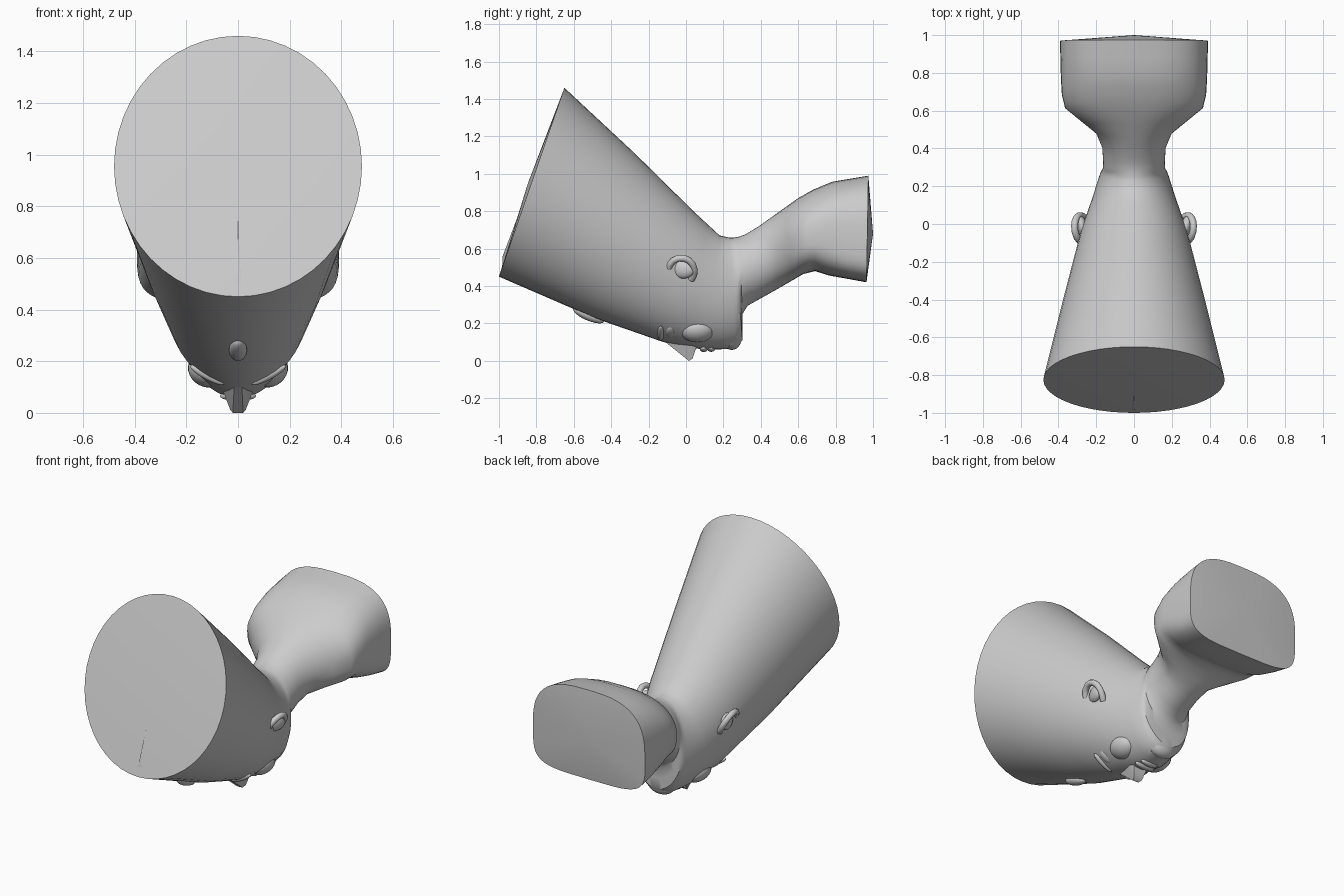
import bpy, bmesh, math
from mathutils import Vector

if "Cube" in bpy.data.objects:
    bpy.data.objects.remove(bpy.data.objects["Cube"])

N = 48


def finish(name, bm, angle=40):
    bmesh.ops.recalc_face_normals(bm, faces=bm.faces)
    me = bpy.data.meshes.new(name)
    bm.to_mesh(me)
    bm.free()
    ob = bpy.data.objects.new(name, me)
    bpy.context.collection.objects.link(ob)
    bpy.ops.object.select_all(action='DESELECT')
    ob.select_set(True)
    bpy.context.view_layer.objects.active = ob
    bpy.ops.object.shade_smooth_by_angle(angle=math.radians(angle))


def spow(v, p):
    return math.copysign(abs(v) ** p, v)


def ring(bm, ly, lz, uy, uz, w):
    # oval between a lower and an upper point, boxier below toward the shoulders
    lo, up = Vector((0, ly, lz)), Vector((0, uy, uz))
    k = min(1, max(0, (ly - .5) / .4))
    mid = .5 - .09 * k
    vs = []
    for i in range(N):
        a = 2 * math.pi * i / N
        c, s = math.cos(a), math.sin(a)
        e = 2 / (2 + (2.4 if s < 0 else .9) * k)
        t = spow(s, e)
        p = lo.lerp(up, mid + t * (mid if t < 0 else 1 - mid))
        p.x = w * spow(c, e)
        vs.append(bm.verts.new(p))
    return vs


def blob(name, loc, size, rot=(0, 0, 0)):
    bpy.ops.mesh.primitive_uv_sphere_add(segments=20, ring_count=12, location=loc, rotation=rot)
    ob = bpy.context.object
    ob.name = name
    ob.scale = size
    bpy.ops.object.shade_smooth()


# Tall crown, face, neck and cut-off shoulders as one continuous skin
stations = [
    (-1.0, .45, -.65, 1.46, .48), (-.48, .225, -.28, 1.115, .37),
    (-.12, .1, .05, .79, .28), (.1, .058, .18, .67, .22),
    (.265, .065, .235, .658, .185), (.302, .11, .255, .659, .175),
    (.302, .25, .285, .664, .165), (.33, .295, .32, .677, .163),
    (.42, .345, .39, .72, .168), (.5, .39, .46, .77, .2),
    (.625, .463, .6, .87, .365), (.69, .48, .68, .915, .382),
    (.76, .457, .78, .957, .387), (.965, .42, .975, .99, .392)]
bm = bmesh.new()
rings = [ring(bm, *stations[0])]
for s0, s1 in zip(stations, stations[1:]):
    for f in (.5, 1):
        rings.append(ring(bm, *[a + (b - a) * f for a, b in zip(s0, s1)]))
for a, b in zip(rings, rings[1:]):
    for i in range(N):
        j = (i + 1) % N
        bm.faces.new((a[i], a[j], b[j], b[i]))
for r, tip in ((rings[0], (0, -.845, .95)), (rings[-1], (0, 1, .68))):
    t = bm.verts.new(tip)
    for i in range(N):
        bm.faces.new((r[i], r[(i + 1) % N], t))
finish("bust_body", bm)

# Nose: hull of a bridge, a tip and two nostril wings
bm = bmesh.new()
for y, z, x in ((-.11, .1, .015), (.015, 0, .02), (.035, .012, .03), (.055, .07, .045), (.03, .14, .08)):
    for s in (1, -1):
        bm.verts.new((s * x, y, z))
bmesh.ops.convex_hull(bm, input=bm.verts)
finish("nose", bm, 60)

# Lips, chin and broken crown ornament
blob("upper_lip", (0, .095, .066), (.07, .022, .02))
blob("lower_lip", (0, .135, .066), (.058, .022, .018))
blob("chin", (0, .245, .12), (.09, .052, .062))
blob("crown_ornament", (0, -.52, .245), (.035, .09, .03), (-.4, 0, 0))

# Ridge across the crown top
bm = bmesh.new()
for p in ((-.02, -.985, .46), (.02, -.985, .46), (0, -.84, .93), (0, -.98, .56)):
    bm.verts.new(p)
bmesh.ops.convex_hull(bm, input=bm.verts)
finish("crown_top_ridge", bm, 60)

# Eyes, brows, cheeks and ears, mirrored
for s, side in ((1, "left"), (-1, "right")):
    blob(side + "_eye", (s * .135, -.085, .158), (.05, .03, .02), (0, -s * .6, 0))
    blob(side + "_brow", (s * .12, -.135, .147), (.075, .018, .018), (0, -s * .5, 0))
    blob(side + "_cheek", (s * .13, .06, .16), (.07, .09, .055), (0, -s * .7, 0))
    blob(side + "_ear_shell", (s * .275, -.015, .49), (.03, .065, .05), (0, 0, -s * .3))
    # ear rim: an arc swept with a round bevel
    cu = bpy.data.curves.new(side + "_ear_rim", 'CURVE')
    cu.dimensions = '3D'
    cu.bevel_depth = .018
    cu.use_fill_caps = True
    sp = cu.splines.new('POLY')
    sp.points.add(10)
    for i, q in enumerate(sp.points):
        a = math.radians(200 - 24 * i)
        y = -.025 + .07 * math.cos(a)
        q.co = (s * (.255 + .06 * math.sin(math.pi * i / 10)), y, .48 + .07 * math.sin(a), 1)
    sp.use_smooth = True
    bpy.context.collection.objects.link(bpy.data.objects.new(side + "_ear_rim", cu))
